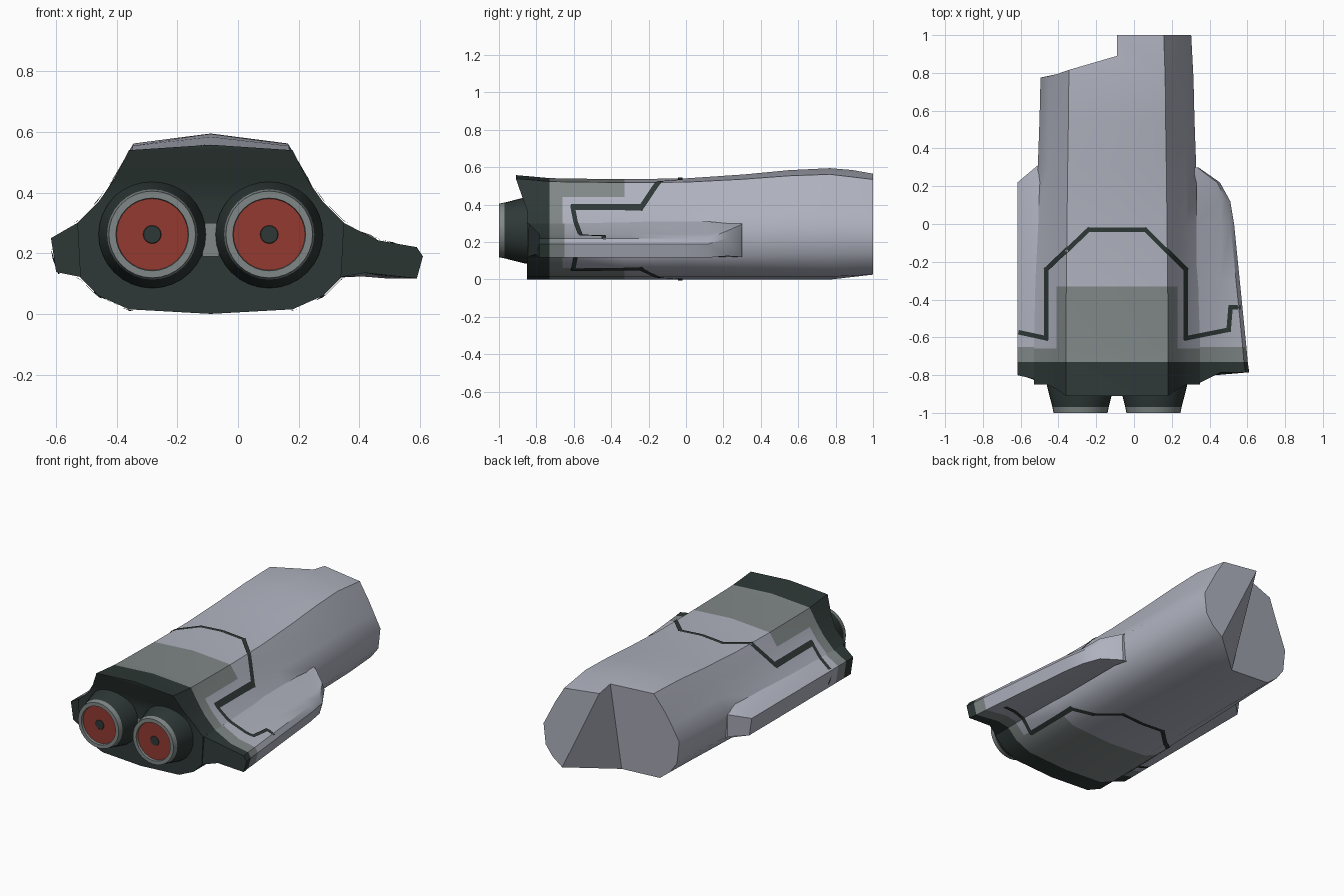
import bpy, bmesh, math
from mathutils import Vector
from mathutils.bvhtree import BVHTree

if "Cube" in bpy.data.objects:
    bpy.data.objects.remove(bpy.data.objects["Cube"])

CX = -0.09          # centre line of the hull


def mat(name, rgb):
    m = bpy.data.materials.new(name)
    m.diffuse_color = (*rgb, 1)
    m.use_nodes = True
    m.node_tree.nodes["Principled BSDF"].inputs["Base Color"].default_value = m.diffuse_color
    return m


HULL = mat("pale grey", (0.43, 0.445, 0.52))
MID = mat("mid grey", (0.215, 0.245, 0.24))
DARK = mat("dark green grey", (0.027, 0.040, 0.037))
RED = mat("red", (0.29, 0.042, 0.030))
MATS = [HULL, MID, DARK, RED]
trees = []


def finish(name, bm, rule, angle=35, track=False):
    """Colour faces by rule, fix normals, make a smooth-by-angle object."""
    bmesh.ops.recalc_face_normals(bm, faces=bm.faces)
    for f in bm.faces:
        f.material_index = rule(f)
    if track:
        bm.faces.ensure_lookup_table()
        trees.append(BVHTree.FromBMesh(bm))
    me = bpy.data.meshes.new(name)
    bm.to_mesh(me)
    bm.free()
    for m in MATS:
        me.materials.append(m)
    ob = bpy.data.objects.new(name, me)
    bpy.context.collection.objects.link(ob)
    bpy.ops.object.select_all(action='DESELECT')
    ob.select_set(True)
    bpy.context.view_layer.objects.active = ob
    bpy.ops.object.shade_smooth_by_angle(angle=math.radians(angle))
    return ob


def bridge(bm, a, b):
    n = len(a)
    for i in range(n):
        bm.faces.new((a[i], a[(i + 1) % n], b[(i + 1) % n], b[i]))


# ---- hull: loft of half sections (offset from centre line, z) ----
FRONT = [(0, .54), (.27, .522), (.32, .44), (.37, .37), (.44, .30),
         (.43, .12), (.37, .06), (.27, .015), (0, 0)]
REAR = [(0, .595), (.255, .562), (.32, .45), (.36, .37), (.405, .28),
        (.39, .14), (.34, .07), (.27, .015), (0, 0)]


def section(t, dz=0):
    half = []
    for i, (a, b) in enumerate(zip(FRONT, REAR)):
        tz = max(0, t * 1.3 - .3) if i < 2 else t
        half.append((a[0] + (b[0] - a[0]) * t, a[1] + (b[1] - a[1]) * tz + (dz if i < 2 else 0)))
    return [(CX + x, z) for x, z in half] + [(CX - x, z) for x, z in half[7:0:-1]]


bm = bmesh.new()
rings = []
for y, t, dz in ((-.85, 0, .018), (-.73, 0, .002), (-.66, 0, 0), (-.33, .1, -.004),
                 (.0, .35, -.008), (.31, .6, -.005), (.55, .85, 0), (.77, 1, 0)):
    ring = []
    for i, (x, z) in enumerate(section(t, dz)):
        yy = y
        if y == -.85:                      # overhanging brow at the front
            yy = {0: -.91, 1: -.91, 15: -.91, 2: -.875, 14: -.875}.get(i, y)
        ring.append(bm.verts.new((x, yy, z)))
    rings.append(ring)
for a, b in zip(rings, rings[1:]):
    bridge(bm, a, b)
f = rings[0]
bm.faces.new((f[0], f[1], f[15]))
for i in range(1, 7):
    bm.faces.new((f[i], f[i + 1], f[15 - i], f[16 - i]))
bm.faces.new((f[7], f[8], f[9]))

# uneven tail: right half reaches further back, left half is cut at a slant
r = rings[-1]
end = []
for i, v in enumerate(r):
    x, _, z = v.co
    if i < 8:
        co = (CX + (x - CX) * .97, 1.0, z * .93 + .012)
    else:
        co = (x, .775 + .29 * max(0, x + .49) * z / .58, z)
    end.append(bm.verts.new(co))
mid_top = bm.verts.new((CX, .89, .585))
bm.faces.new((r[0], r[1], end[1], end[0], mid_top))
for i in range(1, 15):
    bm.faces.new((r[i], r[i + 1], end[i + 1], end[i]))
bm.faces.new((r[15], r[0], mid_top, end[15]))
bm.faces.new(end[:8])
bm.faces.new((end[0], end[7], end[8], mid_top))
bm.faces.new([mid_top] + end[8:])


def hull_rule(f):
    c = f.calc_center_median()
    if c.y < -.73:
        return 2
    if c.y < -.66 or (c.y < -.33 and abs(c.x - CX) < .34):
        return 1
    return 0


finish("hull", bm, hull_rule, 40, True)


# ---- side fins: lofts along y ----
def fin(name, sections):
    bm = bmesh.new()
    rs = []
    for y, sweep, pts in sections:
        x0 = abs(pts[0][0])
        rs.append([bm.verts.new((x, y + sweep * min(1, (abs(x) - x0) / .12), z)) for x, z in pts])
    for a, b in zip(rs, rs[1:]):
        bridge(bm, a, b)
    bm.faces.new(rs[0])
    bm.faces.new(rs[-1])

    def rule(f):
        y = f.calc_center_median().y
        return 2 if y < -.73 else 1 if y < -.65 else 0
    finish(name, bm, rule, 35, True)


def right_pts(xo):
    return [(.33, .31), (.46, .243), (xo - .02, .22), (xo, .19),
            (xo - .02, .117), (.42, .135), (.33, .12)]


tail = [(.31, .30), (.325, .30), (.335, .295), (.34, .27), (.335, .12), (.325, .12), (.31, .12)]
flare = [(.33, .30), (.39, .275), (.44, .26), (.455, .22), (.44, .125), (.39, .125), (.33, .12)]
fin("right_fin", [(-.85, .065, right_pts(.61)), (-.73, 0, right_pts(.602)),
                  (-.65, 0, right_pts(.595)), (-.3, 0, right_pts(.56)),
                  (.0, 0, right_pts(.53)), (.12, 0, right_pts(.51)),
                  (.22, 0, flare), (.30, 0, tail)])
left = [(-.46, .32), (-.53, .30), (-.617, .25), (-.60, .138), (-.51, .12), (-.46, .11)]
left_tail = [(-.46, .30), (-.48, .295), (-.51, .28), (-.51, .14), (-.48, .12), (-.46, .11)]
fin("left_fin", [(-.85, .05, left), (-.73, 0, left), (-.65, 0, left),
                 (.22, 0, left), (.31, 0, left_tail)])


# ---- engine nozzles: lathed around y ----
PROFILE = [(.177, -.83, 2), (.177, -.86, 2), (.149, -.97, 1), (.143, -1.0, 1),
           (.12, -1.0, 1), (.118, -.985, 3), (.03, -.985, 2), (.028, -.987, 2)]
N = 32
for side, cx in (("left", -.283), ("right", .103)):
    bm = bmesh.new()
    rs = [[bm.verts.new((cx + rad * math.cos(2 * math.pi * k / N), y,
                         .262 + rad * math.sin(2 * math.pi * k / N)))
           for k in range(N)] for rad, y, _ in PROFILE]
    colour = bm.faces.layers.int.new("part")
    for (a, b), p in zip(zip(rs, rs[1:]), PROFILE):
        before = set(bm.faces)
        bridge(bm, a, b)
        for f in set(bm.faces) - before:
            f[colour] = p[2]
    for cap in (rs[0], rs[-1]):
        bm.faces.new(cap)[colour] = 2
    finish(side + "_nozzle", bm, lambda f: f[colour], 30)

# small plate between the nozzles
bm = bmesh.new()
bm.faces.new([bm.verts.new((CX + x, -.856, z)) for x, z in
              ((-.028, .19), (.028, .19), (.022, .245), (.028, .30), (-.028, .30), (-.022, .245))])
finish("nozzle_bridge_plate", bm, lambda f: 1)


# ---- dark panel lines: ribbons draped on the surface from above or below ----
def drape(x, y, up):
    best = None
    for t in trees:
        p, n, _, _ = t.ray_cast(Vector((x, y, 2 * up)), Vector((0, 0, -up)))
        if p and (best is None or p.z * up > best[0].z * up):
            best = (p, n)
    return best[0] + best[1] * .005 if best else None


def panel_line(name, path, up, w=.012):
    bm = bmesh.new()
    for a, b in zip(path, path[1:]):
        a, b = Vector(a), Vector(b)
        d = (b - a).normalized()
        side = Vector((-d.y, d.x)) * w
        a, b = a - d * w * .8, b + d * w * .8
        steps = max(2, int((b - a).length / .02))
        last = None
        for k in range(steps + 1):
            c = a.lerp(b, k / steps)
            pts = [drape(*(c + side), up), drape(*(c - side), up)]
            cur = [bm.verts.new(p) for p in pts] if all(pts) else None
            if cur and last:
                bm.faces.new((last[0], last[1], cur[1], cur[0]))
            last = cur
    finish(name, bm, lambda f: 2)


arch = [(-.60, -.575), (-.46, -.605), (-.46, -.24), (-.24, -.03),
        (.06, -.03), (.27, -.24), (.27, -.605), (.50, -.56)]
panel_line("upper_panel_line", arch + [(.51, -.44), (.55, -.44)], 1)
panel_line("lower_panel_line", arch, -1)
